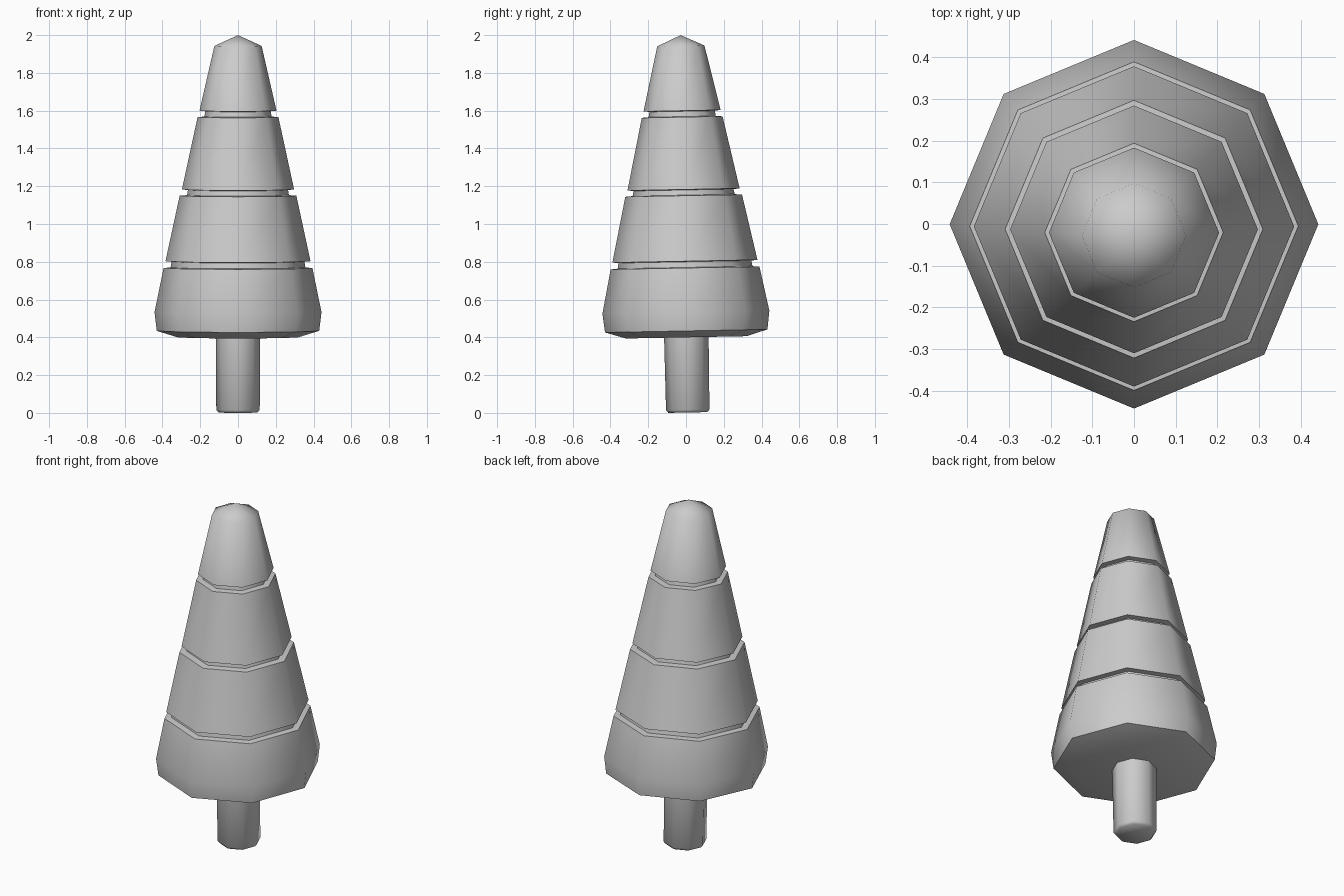
import bpy, bmesh
from math import sin, cos, pi
from mathutils import Matrix, Vector

if "Cube" in bpy.data.objects:
    bpy.data.objects.remove(bpy.data.objects["Cube"])

SIDES = 8
# the whole tree leans slightly towards the front
PIVOT = Vector((0, 0, 0.5))
LEAN = (Matrix.Translation(PIVOT) @ Matrix.Rotation(0.019, 4, 'X')
        @ Matrix.Translation(-PIVOT))


def lathe(name, profile):
    """Eight-sided turned solid from (radius, z) points, bottom to top."""
    bm = bmesh.new()
    rings = []
    for r, z in profile:
        if r == 0:
            rings.append([bm.verts.new((0, 0, z))])
        else:
            rings.append([bm.verts.new((r * cos(2 * pi * i / SIDES),
                                        r * sin(2 * pi * i / SIDES), z))
                          for i in range(SIDES)])
    for a, b in zip(rings, rings[1:]):
        for i in range(SIDES):
            j = (i + 1) % SIDES
            if len(b) == 1:
                bm.faces.new((a[i], a[j], b[0]))
            else:
                bm.faces.new((a[i], a[j], b[j], b[i]))
    for ring in (rings[0], rings[-1]):
        if len(ring) > 1:
            bm.faces.new(ring)
    bm.transform(LEAN)
    bmesh.ops.recalc_face_normals(bm, faces=bm.faces)
    mesh = bpy.data.meshes.new(name)
    bm.to_mesh(mesh)
    bm.free()
    obj = bpy.data.objects.new(name, mesh)
    bpy.context.collection.objects.link(obj)
    bpy.ops.object.select_all(action='DESELECT')
    obj.select_set(True)
    bpy.context.view_layer.objects.active = obj
    bpy.ops.object.shade_smooth_by_angle(angle=1.08)
    return obj


# trunk with a softened bottom edge
lathe("trunk", [(0.103, 0.002), (0.115, 0.016), (0.118, 0.42)])

# foliage: rounded skirt, three grooves between the tiers, blunt tip
foliage = [(0.32, 0.40), (0.43, 0.434), (0.442, 0.533)]
for r_low, z_low, r_core, r_high, z_high in (
        (0.394, 0.767, 0.357, 0.384, 0.803),
        (0.309, 1.150, 0.270, 0.297, 1.183),
        (0.214, 1.566, 0.178, 0.204, 1.600)):
    foliage += [(r_low, z_low), (r_core, z_low + 0.003),
                (r_core - 0.005, z_high - 0.003), (r_high, z_high)]
foliage += [(0.125, 1.943), (0, 2.0)]
lathe("foliage", foliage)
